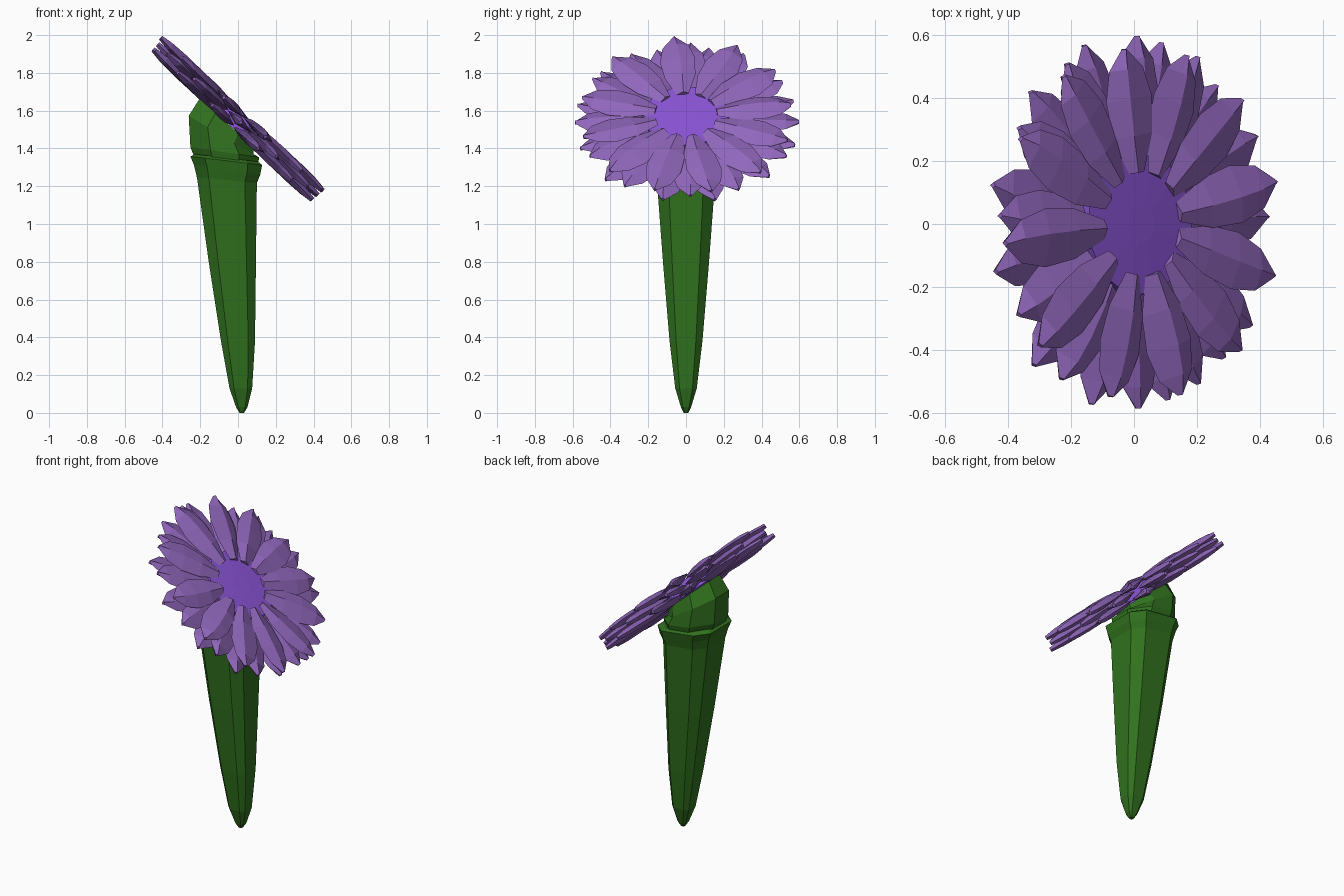
import bpy, math, random
from mathutils import Vector, Matrix

if "Cube" in bpy.data.objects:
    bpy.data.objects.remove(bpy.data.objects["Cube"])

random.seed(4)


def material(name, rgb):
    m = bpy.data.materials.new(name)
    m.diffuse_color = (*rgb, 1)
    m.use_nodes = True
    m.node_tree.nodes["Principled BSDF"].inputs["Base Color"].default_value = m.diffuse_color
    return m


GREEN = material("leaf green", (0.03, 0.165, 0.013))
PURPLE = material("petal purple", (0.28, 0.135, 0.5))
VIOLET = material("centre violet", (0.26, 0.09, 0.68))


def loft(name, rings, mat):
    """Skin a list of equal-length rings and cap both ends."""
    n = len(rings[0])
    verts = [v for r in rings for v in r]
    faces = [tuple(range(n))[::-1], tuple(range(len(verts) - n, len(verts)))]
    for i in range(len(rings) - 1):
        for j in range(n):
            k = (j + 1) % n
            faces.append((i*n + j, i*n + k, (i+1)*n + k, (i+1)*n + j))
    me = bpy.data.meshes.new(name)
    me.from_pydata(verts, [], faces)
    me.materials.append(mat)
    ob = bpy.data.objects.new(name, me)
    bpy.context.collection.objects.link(ob)
    return ob


def ring(cx, z, rx, ry, slope=0.0, n=8):
    """Tilted ellipse: height changes with x by slope."""
    pts = []
    for i in range(n):
        a = math.tau * (i + 0.5) / n
        x = rx * math.cos(a)
        pts.append((cx + x, ry * math.sin(a), z + slope * x))
    return pts


def square(cx, z, rx, ry, slope=0.0, c=0.6):
    """Tilted rectangle with chamfered corners."""
    corners = [(1, -c), (1, c), (c, 1), (-c, 1), (-1, c), (-1, -c), (-c, -1), (c, -1)]
    return [(cx + rx * x, ry * y, z + slope * rx * x) for x, y in corners]


# Leaning, tapering stem
loft("stem", [square(0.02, 0.0, 0.012, 0.012), square(0.02, 0.03, 0.03, 0.027),
              square(0.015, 0.13, 0.06, 0.057), square(0.0, 0.38, 0.09, 0.087),
              square(-0.03, 0.8, 0.125, 0.122),
              square(-0.06, 1.25, 0.16, 0.155, -0.1)], GREEN)

# Flared collar under the flower head
loft("collar", [square(-0.06, 1.22, 0.155, 0.15, -0.1), square(-0.058, 1.285, 0.175, 0.168, -0.15),
                square(-0.062, 1.335, 0.19, 0.18, -0.12),
                square(-0.06, 1.35, 0.165, 0.16, -0.12)], GREEN)

# Bulb whose sloping top meets the flower
loft("bulb", [ring(-0.06, 1.31, 0.175, 0.17, -0.12), ring(-0.07, 1.38, 0.197, 0.188, -0.15),
              ring(-0.09, 1.47, 0.185, 0.178, -0.6),
              ring(-0.06, 1.535, 0.155, 0.145, -0.9)], GREEN)

# Flower frame: local z faces up and to the right
nrm = Vector((0.686, 0, 0.727)).normalized()
across = Vector((0, 1, 0)).cross(nrm).normalized()
FLOWER = Matrix((across, Vector((0, 1, 0)), nrm)).transposed().to_4x4()
FLOWER.translation = (0, 0, 1.55)


def petal(name, angle, r0, r1, width, height):
    """Faceted, ridged petal with a blunt point."""
    rows = [(0, 0.34), (0.3, 0.86), (0.6, 1.0), (0.84, 0.74), (1, 0.1)]
    side = random.uniform(-0.25, 0.25)
    rings = []
    for t, w in rows:
        u, h = r0 + (r1 - r0) * t, width / 2 * w
        th = 0.012 + 0.013 * w
        rings.append([(u, -h, 0), (u, side * h, -th), (u, h, 0), (u, side * h, th)])
    ob = loft(name, rings, PURPLE)
    ob.matrix_world = (FLOWER @ Matrix.Rotation(math.radians(angle), 4, 'Z')
                       @ Matrix.Translation((0, 0, height))
                       @ Matrix.Rotation(random.uniform(-0.12, 0.12), 4, 'X'))


# Front layer of broad petals, unevenly spaced
for a in (13, -16, -43, -73, -104, -139, -174, 153, 126, 98, 70, 42):
    petal("front_petal", a, 0.165, 0.555 + 0.045 * abs(math.cos(math.radians(a))), 0.188, 0.036)

# Middle and rear layers fill the gaps
for i in range(12):
    petal("middle_petal", i * 30 + random.uniform(-3, 3), 0.16,
          0.595 + random.uniform(-0.015, 0.008), 0.18, 0.0)
    petal("rear_petal", i * 30 + 15 + (i % 2) * 3, 0.13,
          0.597 + random.uniform(-0.012, 0.008), 0.18, -0.036)

# Flower centre
centre = loft("flower_centre", [ring(0, -0.05, 0.24, 0.24, 0, 12),
                                ring(0, 0.03, 0.23, 0.23, 0, 12),
                                ring(0, 0.036, 0.06, 0.06, 0, 12)], VIOLET)
centre.matrix_world = FLOWER
